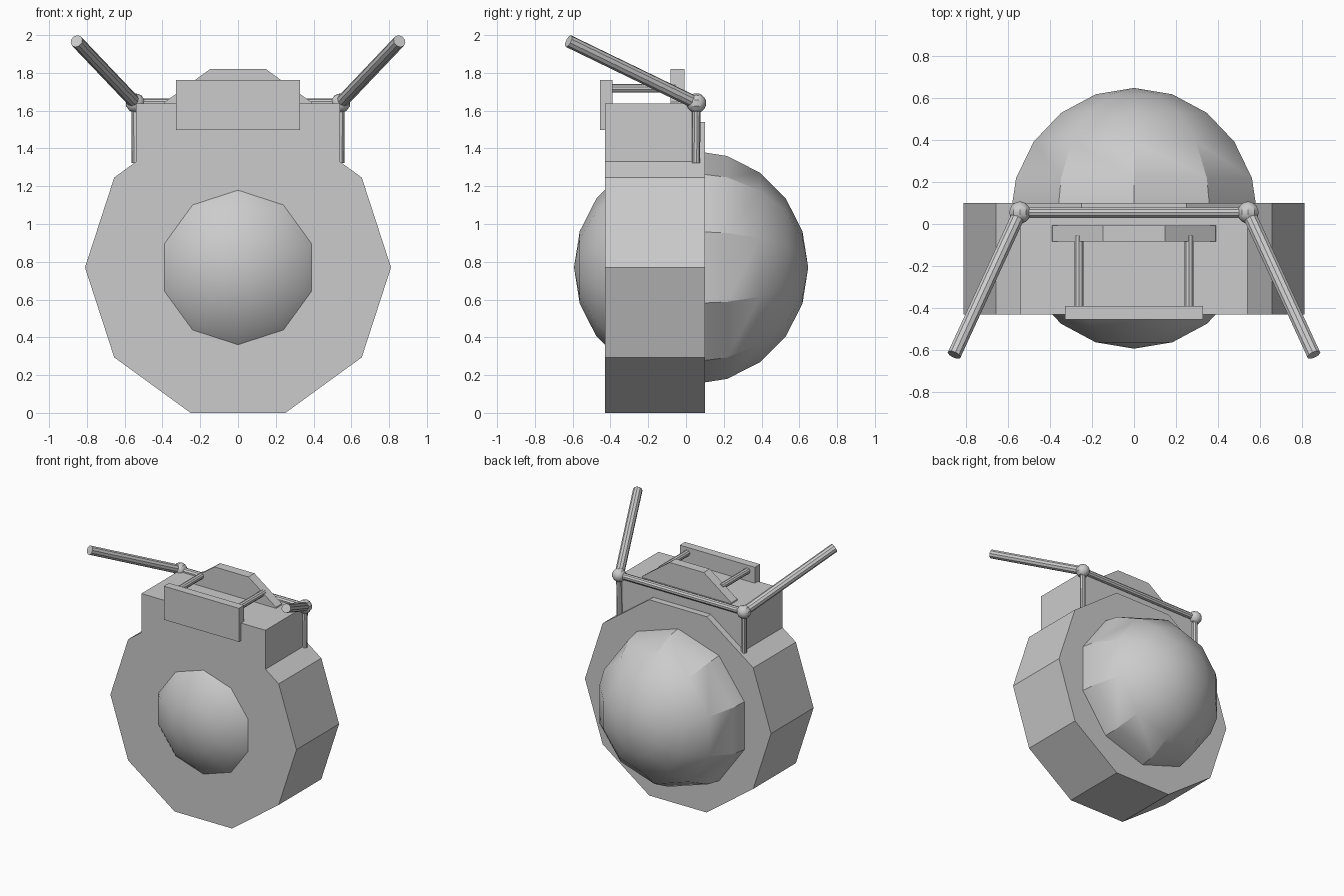
import bpy, math
from mathutils import Vector

cube = bpy.data.objects.get("Cube")
if cube:
    bpy.data.objects.remove(cube, do_unlink=True)

# Single plain grey
grey = bpy.data.materials.new("grey")
grey.diffuse_color = (0.6, 0.6, 0.6, 1)
grey.use_nodes = True
bsdf = next(n for n in grey.node_tree.nodes if n.type == 'BSDF_PRINCIPLED')
bsdf.inputs["Base Color"].default_value = (0.6, 0.6, 0.6, 1)


def finish(name, smooth=None):
    ob = bpy.context.object
    ob.name = ob.data.name = name
    ob.data.materials.clear()
    ob.data.materials.append(grey)
    # Bake rotation and scale into the mesh
    bpy.ops.object.transform_apply(location=False, rotation=True, scale=True)
    if smooth:
        bpy.ops.object.shade_smooth_by_angle(angle=math.radians(smooth))
    return ob


def box(name, lo, hi):
    lo, hi = Vector(lo), Vector(hi)
    bpy.ops.mesh.primitive_cube_add(size=1, location=(lo + hi) / 2)
    bpy.context.object.scale = hi - lo
    return finish(name)


def rod(name, a, b, r, sides=10):
    a, b = Vector(a), Vector(b)
    d = b - a
    bpy.ops.mesh.primitive_cylinder_add(
        vertices=sides, radius=r, depth=d.length, location=(a + b) / 2,
        rotation=d.to_track_quat('Z', 'Y').to_euler())
    return finish(name)


def decagon(name, r, z, y0, y1):
    # Ten-sided disc facing the front, flat edge at top and bottom
    bpy.ops.mesh.primitive_cylinder_add(
        vertices=10, radius=r, depth=y1 - y0, location=(0, (y0 + y1) / 2, z),
        rotation=(math.pi / 2, math.radians(18), 0))
    return finish(name)


def ball(name, r, loc, seg, rings, smooth):
    # Poles point to the front and back
    bpy.ops.mesh.primitive_uv_sphere_add(
        segments=seg, ring_count=rings, radius=r, location=loc,
        rotation=(math.pi / 2, 0, 0))
    return finish(name, smooth)


# Main body with the dome bulging through front and back
decagon("body_ring", 0.81, 0.77, -0.43, 0.10)
ball("body_dome", 0.62, (0, 0.027, 0.77), 10, 10, 30)
box("neck_block", (-0.54, -0.43, 1.0), (0.54, 0.05, 1.637))

# Sight on top: front plate, rear disc and two linking rods
box("front_plate", (-0.327, -0.455, 1.498), (0.327, -0.39, 1.762))
decagon("rear_disc", 0.48, 1.363, -0.083, -0.008)

# Rear frame: crossbar, then mirrored joints, posts and arms
rod("crossbar", (-0.545, 0.055, 1.64), (0.545, 0.055, 1.64), 0.025)
for side, s in (("left", 1), ("right", -1)):
    joint = Vector((s * 0.543, 0.055, 1.64))
    rod(side + "_link_rod", (s * 0.262, -0.39, 1.718), (s * 0.262, -0.055, 1.718), 0.023)
    ball(side + "_joint", 0.052, joint, 10, 10, 30)
    rod(side + "_post", (s * 0.541, 0.053, 1.322), joint, 0.022)
    rod(side + "_arm", joint, (s * 0.855, -0.622, 1.968), 0.034)
